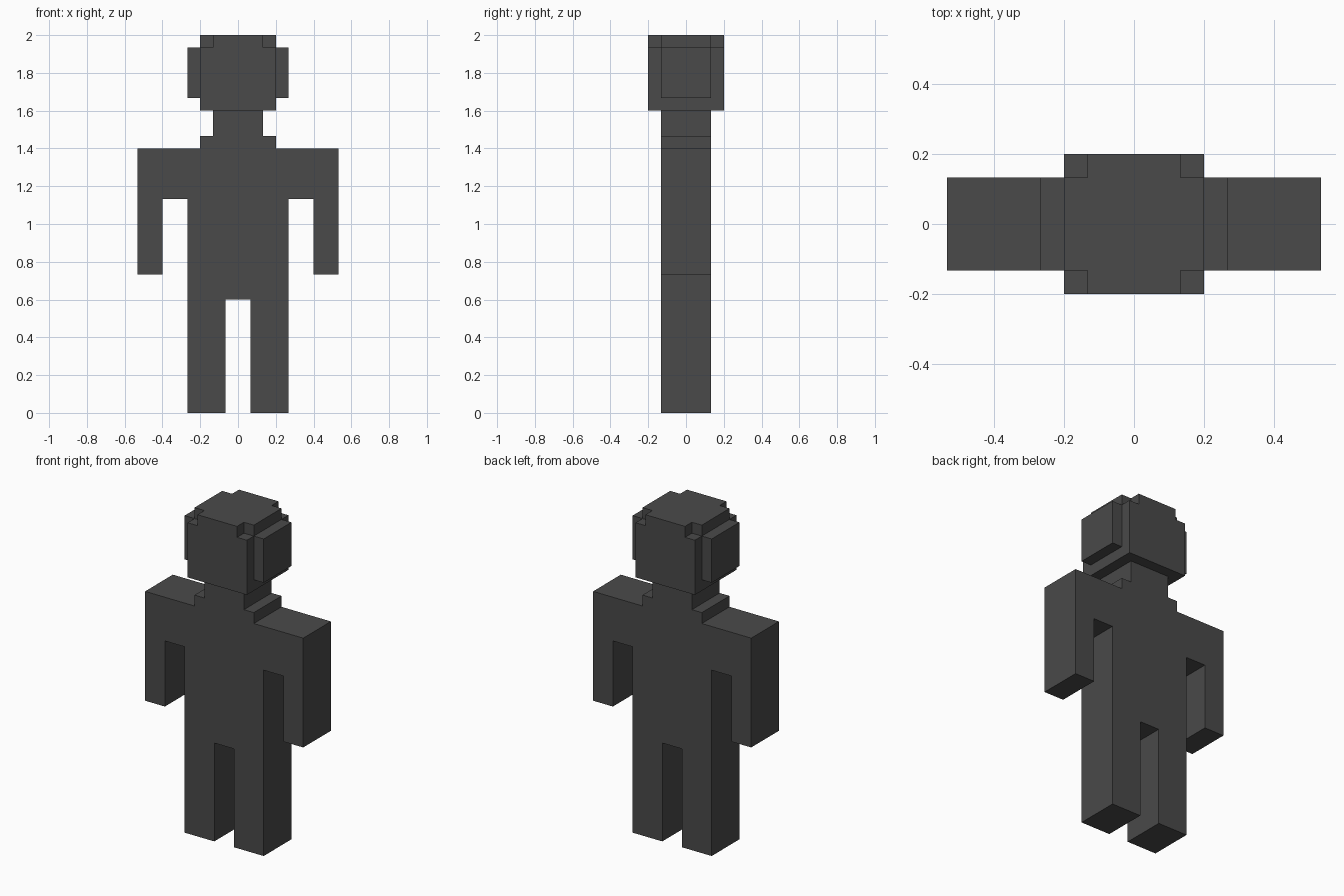
import bpy, bmesh
from mathutils import Vector

cube = bpy.data.objects.get("Cube")
if cube:
    bpy.data.objects.remove(cube, do_unlink=True)

U = 2 / 30  # grid unit: the figure is 30 units tall

grey = bpy.data.materials.new("dark grey")
grey.use_nodes = True
colour = (0.068, 0.068, 0.068, 1)
grey.diffuse_color = colour
bsdf = next(n for n in grey.node_tree.nodes if n.type == 'BSDF_PRINCIPLED')
bsdf.inputs["Base Color"].default_value = colour


def add_object(name, bm):
    bmesh.ops.recalc_face_normals(bm, faces=bm.faces[:])
    mesh = bpy.data.meshes.new(name)
    bm.to_mesh(mesh)
    bm.free()
    mesh.materials.append(grey)
    obj = bpy.data.objects.new(name, mesh)
    bpy.context.collection.objects.link(obj)
    return obj


def box(name, lo, hi):
    """Box between two corners, in grid units."""
    bm = bmesh.new()
    bmesh.ops.create_cube(bm, size=1)
    lo, hi = Vector(lo) * U, Vector(hi) * U
    bmesh.ops.scale(bm, vec=hi - lo, verts=bm.verts)
    bmesh.ops.translate(bm, vec=(lo + hi) / 2, verts=bm.verts)
    return add_object(name, bm)


# Body: neck, collar, arms, torso and legs as one mirrored silhouette
half = [(2, 24), (2, 22), (3, 22), (3, 21), (8, 21), (8, 11), (6, 11),
        (6, 17), (4, 17), (4, 0), (1, 0), (1, 9)]
outline = half + [(-x, z) for x, z in reversed(half)]
bm = bmesh.new()
face = bm.faces.new([bm.verts.new((x * U, -2 * U, z * U)) for x, z in outline])
ext = bmesh.ops.extrude_face_region(bm, geom=[face], use_keep_orig=True)
bmesh.ops.translate(bm, vec=(0, 4 * U, 0),
                    verts=[g for g in ext["geom"] if isinstance(g, bmesh.types.BMVert)])
add_object("body", bm)

# Head: block with a small notch cut from each top corner
head = box("head", (-3, -3, 24), (3, 3, 30))
for sx in (-1, 1):
    for sy in (-1, 1):
        xs, ys = sorted((2 * sx, 4 * sx)), sorted((2 * sy, 4 * sy))
        cutter = box("corner_cutter", (xs[0], ys[0], 29), (xs[1], ys[1], 31))
        cutter.hide_render = True
        cutter.hide_set(True)
        cut = head.modifiers.new("corner_notch", 'BOOLEAN')
        cut.operation = 'DIFFERENCE'
        cut.solver = 'EXACT'
        cut.object = cutter

# Bake the notches and discard the cutters
bpy.context.view_layer.update()
baked = bpy.data.meshes.new_from_object(
    head.evaluated_get(bpy.context.evaluated_depsgraph_get()))
head.modifiers.clear()
head.data = baked
for obj in [o for o in bpy.data.objects if o.name.startswith("corner_cutter")]:
    bpy.data.objects.remove(obj, do_unlink=True)

# Ears: side blocks on the head
box("left_ear", (3, -2, 25), (4, 2, 29))
box("right_ear", (-4, -2, 25), (-3, 2, 29))
